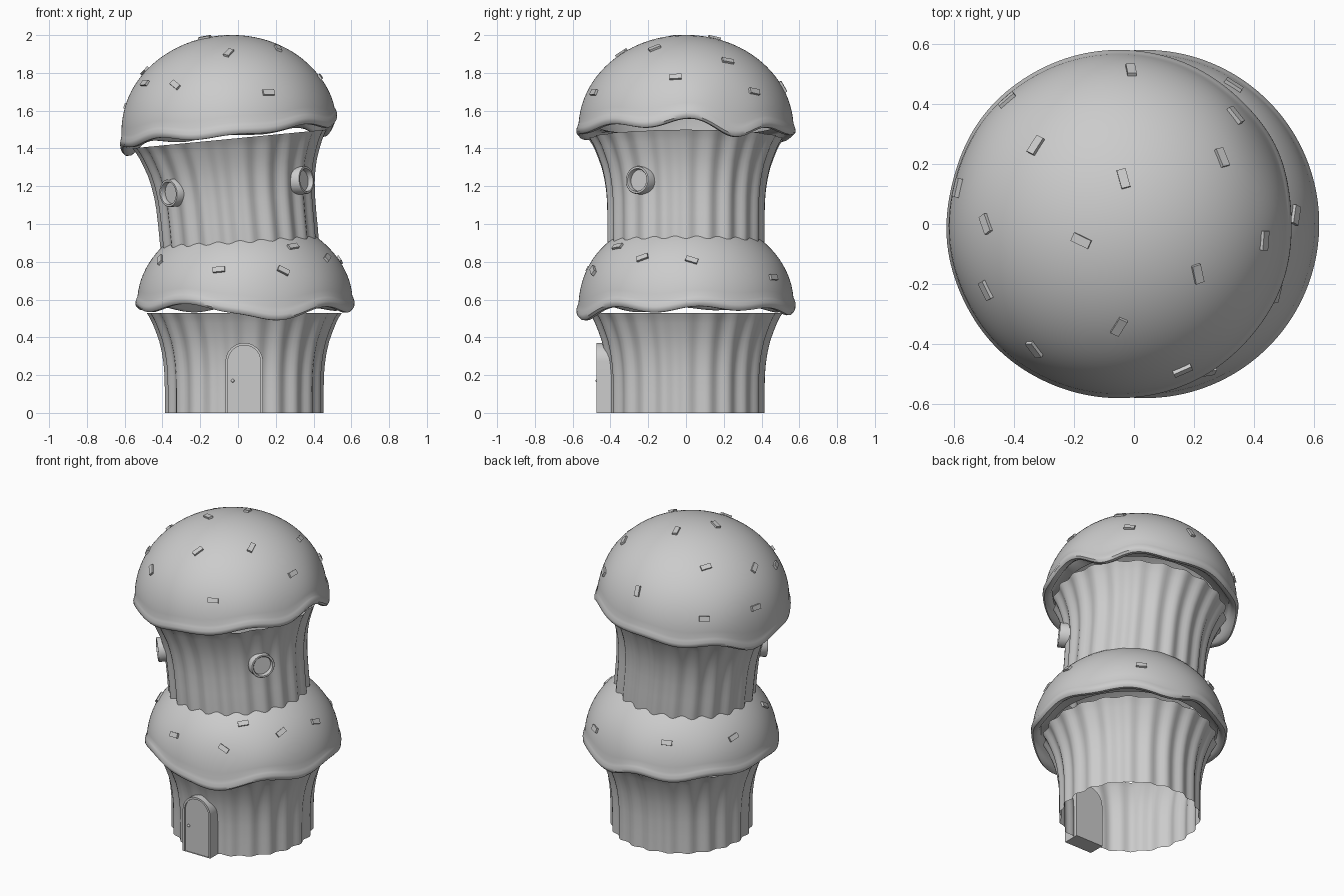
import bpy, bmesh, math
from mathutils import Matrix, Vector

if "Cube" in bpy.data.objects:
    bpy.data.objects.remove(bpy.data.objects["Cube"])

TILT = math.radians(-5.5)
LOW = Matrix.Translation((0.037, 0, 0.58))
TOP = Matrix.Translation((-0.05, 0, 1.505)) @ Matrix.Rotation(TILT, 4, 'Y')


def finish(bm, name, mat=Matrix(), smooth=True):
    bmesh.ops.recalc_face_normals(bm, faces=bm.faces)
    me = bpy.data.meshes.new(name)
    bm.to_mesh(me)
    bm.free()
    ob = bpy.data.objects.new(name, me)
    bpy.context.collection.objects.link(ob)
    ob.matrix_world = mat
    if smooth:
        bpy.ops.object.select_all(action='DESELECT')
        ob.select_set(True)
        bpy.context.view_layer.objects.active = ob
        bpy.ops.object.shade_smooth_by_angle(angle=math.radians(40))
    return ob


def revolve(name, rows, point, mat, n=160):
    """Skin rings; point(row, angle) gives each position."""
    bm = bmesh.new()
    rings = [[bm.verts.new(point(r, 2 * math.pi * i / n)) for i in range(n)] for r in rows]
    for a, b in zip(rings, rings[1:]):
        for i in range(n):
            j = (i + 1) % n
            bm.faces.new((a[i], a[j], b[j], b[i]))
    bmesh.ops.remove_doubles(bm, verts=bm.verts, dist=1e-5)
    return finish(bm, name, mat)


# Fluted paper cups, open at both ends
def cup(name, profile, mat):
    def point(row, a):
        r = row[0] + 0.009 * math.cos(22 * a)
        return (r * math.cos(a), r * math.sin(a), row[1])
    revolve(name, profile, point, mat)


SHAPE = [(0.411, 0), (0.411, 0.1), (0.413, 0.2), (0.418, 0.26), (0.427, 0.32), (0.441, 0.38),
         (0.459, 0.43), (0.477, 0.475), (0.492, 0.505), (0.508, 0.53)]
cup("lower_cup", SHAPE, Matrix.Translation((0.033, 0, 0)))
cup("upper_cup", [(0.408, -0.655)] + [(r, z - 0.585) for r, z in SHAPE], TOP)


# Frosting domes with a drooping, rolled rim
def frosting(name, height, drips, phase, mat):
    rows = [(0.57 * math.sin(t), height * math.cos(t), max(0, (t - 0.95) / 0.62) ** 2)
            for t in [i * math.pi / 2 / 24 for i in range(24)]]
    rows += [(0.573, 0.02, 1), (0.58, 0.0, 1), (0.579, -0.018, 1), (0.568, -0.03, 1),
             (0.55, -0.031, 1), (0.533, -0.02, 1), (0.522, 0.0, 0.8), (0.505, 0.008, 0.3),
             (0.46, 0.008, 0)]

    def point(row, a):
        w = 0.012 * math.sin(8 * a + phase) + 0.006 * math.sin(5 * a)
        for deg, amp, wid in drips:
            d = (math.degrees(a) - deg + 180) % 360 - 180
            w += amp * math.exp(-(d / wid) ** 2)
        return (row[0] * math.cos(a), row[0] * math.sin(a), row[1] + row[2] * w)
    revolve(name, rows, point, mat)


frosting("lower_frosting", 0.47, [(-76, -0.06, 19), (80, -0.025, 15), (-115, 0.02, 14)], 0.8, LOW)
frosting("upper_frosting", 0.495, [(28, -0.055, 14), (168, -0.06, 18), (0, 0.02, 16),
                                   (90, -0.02, 15), (-85, -0.01, 15)], 1.2, TOP)


# Sprinkles: plan position and direction in degrees
def sprinkles(name, spots, cx, height, tilt, mat):
    bm = bmesh.new()
    for x, y, deg in spots:
        h = height * math.sqrt(max(0.02, 1 - ((x - cx) ** 2 + y * y) / 0.325))
        p = Vector((x - cx - math.tan(tilt) * h, y, 0))
        if p.length > 0.555:
            p *= 0.555 / p.length
        p.z = height * math.sqrt(1 - p.length_squared / 0.325)
        nrm = Vector((p.x / 0.325, p.y / 0.325, p.z / height ** 2)).normalized()
        d = Vector((math.cos(math.radians(deg)), math.sin(math.radians(deg)), 0))
        u = (d - nrm * d.dot(nrm)).normalized()
        v = nrm.cross(u)
        rot = Matrix((u, v, nrm)).transposed().to_4x4()
        bmesh.ops.create_cube(bm, size=1, matrix=Matrix.Translation(p) @ rot
                              @ Matrix.Diagonal((0.064, 0.03, 0.022, 1)))
    finish(bm, name, mat, False)


sprinkles("upper_sprinkles", [
    (-0.01, 0.51, 90), (-0.42, 0.41, 40), (-0.325, 0.26, 65), (-0.035, 0.15, 105),
    (-0.585, 0.12, 80), (-0.49, 0, 125), (-0.175, -0.055, 155), (-0.49, -0.22, 115),
    (-0.33, -0.415, 95), (-0.05, -0.34, 65), (0.21, -0.165, 110), (0.29, 0.22, 105),
    (0.335, 0.36, 115), (0.43, -0.055, 90), (0.16, -0.485, 15)], -0.05, 0.495, TILT, TOP)
sprinkles("lower_sprinkles", [
    (0.33, 0.46, 145), (0.535, 0.03, 60), (0.47, -0.23, 100), (0.29, -0.36, 50),
    (0.24, -0.49, 150), (-0.1, -0.51, 0), (-0.41, -0.22, 60), (-0.46, 0.17, 100),
    (-0.19, 0.47, 20)], 0.037, 0.47, 0, LOW)


# Arched door: slab plus raised frame
def arch(r, base=0.0):
    return [(-r, base)] + [(-r * math.cos(math.pi * i / 20), 0.272 + r * math.sin(math.pi * i / 20))
                           for i in range(21)] + [(r, base)]


def loft(name, loops, mat, cap):
    bm = bmesh.new()
    rings = [[bm.verts.new((x, y, z)) for x, z in pts] for pts, y in loops]
    n = len(rings[0])
    for a, b in zip(rings, rings[1:]):
        for i in range(n):
            bm.faces.new((a[i], a[(i + 1) % n], b[(i + 1) % n], b[i]))
    if cap:
        bm.faces.new(rings[0])
        bm.faces.new(rings[-1])
    finish(bm, name, mat)


DOOR = Matrix.Translation((0.033, 0, 0))
loft("door", [(arch(0.099), -0.37), (arch(0.099), -0.475), (arch(0.086), -0.475),
              (arch(0.086), -0.465)], DOOR, True)
bm = bmesh.new()
bmesh.ops.create_uvsphere(bm, u_segments=16, v_segments=8, radius=0.009,
                          matrix=Matrix.Translation((-0.028, -0.47, 0.17)))
finish(bm, "door_knob")

# Round windows: ring with recessed pane, facing outward
circle = lambda r: [(r * math.cos(i * math.pi / 20), r * math.sin(i * math.pi / 20)) for i in range(40)]
for side, deg, dz in (("left", -139, -0.31), ("right", -34, -0.31)):
    mat = TOP @ Matrix.Translation((0, 0, dz)) @ Matrix.Rotation(math.radians(deg + 90), 4, 'Z')
    loft(side + "_window", [(circle(0.074), -0.37), (circle(0.074), -0.46), (circle(0.071), -0.464),
                            (circle(0.061), -0.464), (circle(0.058), -0.46),
                            (circle(0.058), -0.435)], mat, True)
